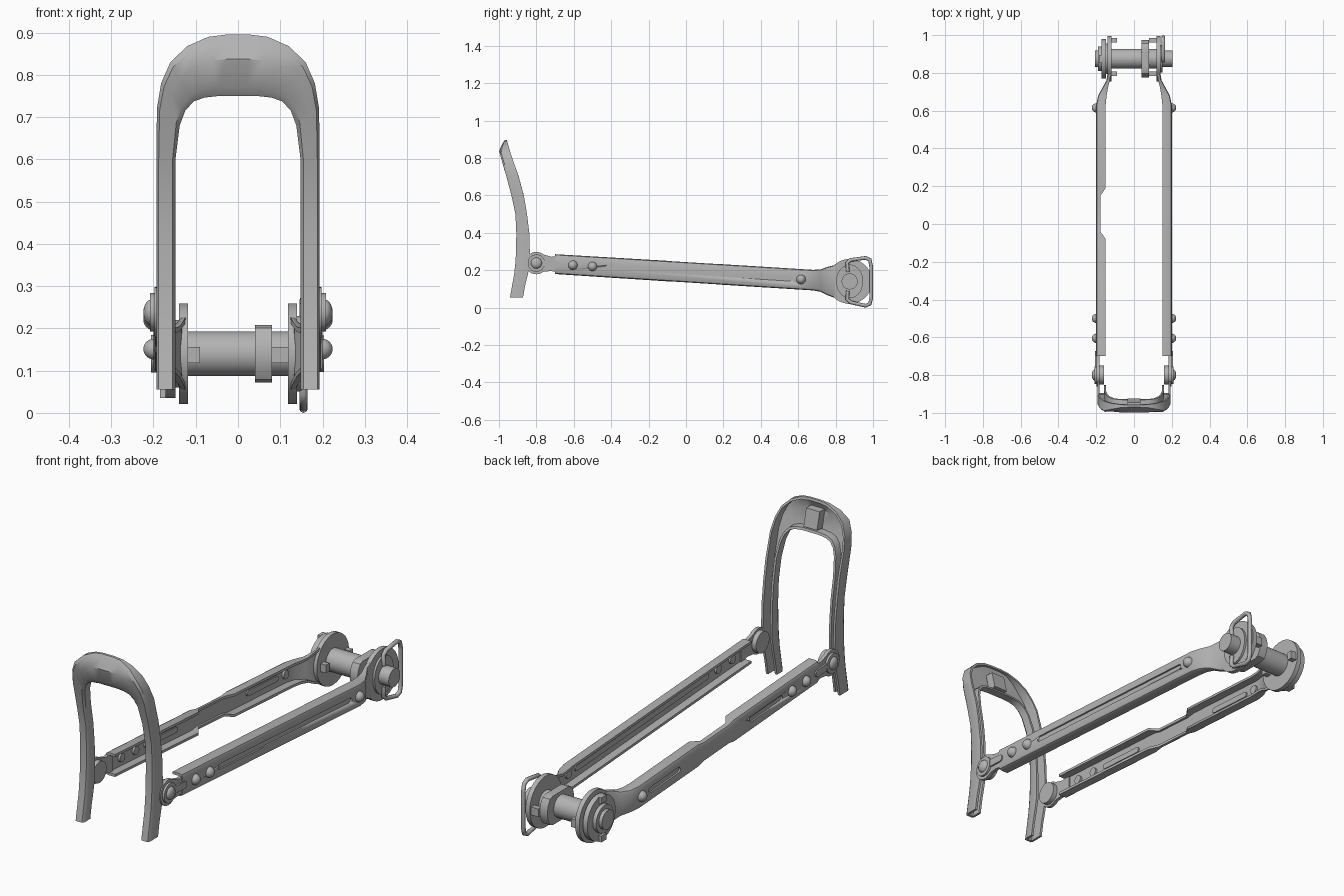
import bpy, bmesh, math

if "Cube" in bpy.data.objects:
    bpy.data.objects.remove(bpy.data.objects["Cube"])

steel = bpy.data.materials.new("grey steel")
steel.use_nodes = True
GREY = (0.45, 0.45, 0.45, 1)
steel.diffuse_color = GREY
steel.node_tree.nodes["Principled BSDF"].inputs["Base Color"].default_value = GREY


def lerp(a, b, t):
    return a + (b - a) * t


def table(rows, z):
    """Piecewise linear lookup."""
    for (z0, a), (z1, b) in zip(rows, rows[1:]):
        if z <= z1:
            return lerp(a, b, max(0, (z - z0) / (z1 - z0)))
    return rows[-1][1]


def add(name, data):
    ob = bpy.data.objects.new(name, data)
    bpy.context.collection.objects.link(ob)
    data.materials.append(steel)
    return ob


def loft(name, sections, angle=35):
    """Skin closed sections and cap both ends."""
    bm = bmesh.new()
    rings = [[bm.verts.new(p) for p in s] for s in sections]
    n = len(rings[0])
    for a, b in zip(rings, rings[1:]):
        for i in range(n):
            j = (i + 1) % n
            bm.faces.new((a[i], a[j], b[j], b[i]))
    bm.faces.new(rings[0])
    bm.faces.new(rings[-1])
    bmesh.ops.recalc_face_normals(bm, faces=bm.faces)
    me = bpy.data.meshes.new(name)
    bm.to_mesh(me)
    bm.free()
    me.shade_smooth()
    me.set_sharp_from_angle(angle=math.radians(angle))
    return add(name, me)


def prism(name, outline, x0, x1):
    return loft(name, [[(x, y, z) for y, z in outline] for x in (x0, x1)])


def circle(y, z, r, n=32, flat=9):
    """Round outline; flat clips its height."""
    out = []
    for i in range(n):
        a = math.tau * (i + 0.5) / n
        out.append((y + r * math.cos(a), z + max(-flat, min(flat, r * math.sin(a)))))
    return out


def disc(name, y, z, r, x0, x1):
    return prism(name, circle(y, z, r), x0, x1)


def box(name, y0, y1, z0, z1, x0, x1):
    return prism(name, [(y0, z0), (y1, z0), (y1, z1), (y0, z1)], x0, x1)


def dome(name, s, y, z, r, x0, height):
    secs = []
    for k in range(6):
        a = k / 5 * 1.35
        rr = r * math.cos(a)
        secs.append([(s * (x0 + height * math.sin(a)), p, q)
                     for p, q in circle(y, z, rr, 20)])
    return loft(name, secs, 50)


def mid(y):
    """Centre height of the sloping arms."""
    return 0.2325 - 0.062 * (y + 0.7)


def stadium(y0, y1, r):
    pts = []
    for yc, start in ((y1, -90), (y0, 90)):
        for k in range(9):
            a = math.radians(start + k * 22.5)
            pts.append((yc + r * math.cos(a), mid(yc) + r * math.sin(a)))
    return pts


# Channel arms
def arm(name, s, notched):
    rows = [(-0.7, 0.2, 0.053, 0.05)]
    if notched:
        rows += [(-0.08, 0.2, 0.055, 0.05), (-0.04, 0.2, 0.047, 0.022),
                 (0.15, 0.2, 0.047, 0.022), (0.19, 0.2, 0.055, 0.05)]
    rows += [(0.63, 0.2, 0.055, 0.05), (0.68, 0.19, 0.055, 0.045),
             (0.72, 0.168, 0.06, 0.03), (0.76, 0.146, 0.077, 0.018),
             (0.81, 0.138, 0.092, 0.016)]
    t = 0.012
    secs = []
    for y, x, h, w in rows:
        half = [(x - w, h - t), (x - w, h), (x - t, h), (x - t / 3, h - t / 3), (x, h - t)]
        low = [(a, -b) for a, b in reversed(half)]
        inner = [(x - t, t - h), (x - t, h - t)]
        secs.append([(s * a, y, mid(y) + b) for a, b in half + low + inner])
    return loft(name, secs)


def groove(ob, s, y0, y1):
    """Press a long recess into the outer web, with a bead inside."""
    cutter = prism("groove_cutter", stadium(y0, y1, 0.013), s * 0.192, s * 0.23)
    cutter.hide_render = True
    mod = ob.modifiers.new("groove", "BOOLEAN")
    mod.operation = "DIFFERENCE"
    mod.solver = "EXACT"
    mod.object = cutter
    bpy.context.view_layer.update()
    graph = bpy.context.evaluated_depsgraph_get()
    me = bpy.data.meshes.new_from_object(ob.evaluated_get(graph))
    ob.modifiers.clear()
    ob.data = me
    bpy.data.objects.remove(cutter)
    prism("groove_bead", stadium(y0, y1, 0.013), s * 0.182, s * 0.19)


left_arm = arm("left_arm", 1, False)
groove(left_arm, 1, -0.42, 0.55)
right_arm = arm("right_arm", -1, True)
groove(right_arm, -1, -0.42, -0.2)
groove(right_arm, -1, 0.34, 0.55)

PY, PZ = -0.8, 0.238
CY, CZ = 0.875, 0.14
for s, side in ((1, "left"), (-1, "right")):
    # Rivets through the web
    for y in (-0.605, -0.5, 0.615):
        dome(side + "_rivet", s, y, mid(y), 0.025, 0.198, 0.026)
        disc(side + "_rivet_tail", y, mid(y), 0.02, s * 0.178, s * 0.19)
    # Hinge ear, lug, pin and latch bar
    ear = [(PY + 0.06 * math.cos(math.radians(a)), PZ + 0.06 * math.sin(math.radians(a)))
           for a in range(50, 311, 13)]
    ear += [(-0.72, mid(-0.72) - 0.038), (-0.67, mid(-0.67) - 0.045),
            (-0.67, mid(-0.67) + 0.045), (-0.72, mid(-0.72) + 0.038)]
    prism(side + "_hinge_ear", ear, s * 0.182, s * 0.198)
    disc(side + "_hinge_lug", PY, PZ, 0.05, s * 0.16, s * 0.184)
    disc(side + "_hinge_collar", PY, PZ, 0.046, s * 0.197, s * 0.208)
    dome(side + "_hinge_pin", s, PY, PZ, 0.03, 0.206, 0.018)
    prism(side + "_latch_bar", stadium(PY + 0.04, -0.69, 0.017), s * 0.196, s * 0.206)
    # Mounting plate at the far end
    disc(side + "_mount_plate", CY, CZ, 0.12, s * 0.118, s * 0.14)
    for y in (0.783, 0.96):
        x_end = 0.08 if s > 0 else 0.09
        box(side + "_plate_tab", y, y + 0.025, 0.118, 0.156, s * x_end, s * 0.125)

# Cross axle and its fittings
disc("axle", CY, CZ, 0.053, -0.13, 0.13)
disc("axle_tip", CY, CZ, 0.043, 0.12, 0.203)
prism("axle_collar", circle(CY, CZ, 0.1, 24, 0.068), 0.04, 0.08)
disc("axle_head_flange", CY, CZ, 0.105, -0.172, -0.148)
disc("axle_head_neck", CY, CZ, 0.08, -0.15, -0.138)
disc("axle_head", CY, CZ, 0.065, -0.19, -0.17)
disc("axle_head_boss", CY, CZ, 0.045, -0.206, -0.188)
for z in (CZ - 0.105, CZ + 0.075):
    box("head_key", CY - 0.02, CY + 0.02, z, z + 0.03, -0.185, -0.17)
prism("ring_washer", [(CY + 0.8 * (y - CY), z) for y, z in circle(CY, CZ, 0.09)],
      0.138, 0.15)

# Wire pull ring
wire = bpy.data.curves.new("pull_ring", "CURVE")
wire.dimensions = "3D"
wire.bevel_depth = 0.01
wire.bevel_resolution = 2
wire.use_fill_caps = True
path = [(0.865, 0.19), (0.862, 0.24), (0.88, 0.255), (0.96, 0.266), (0.983, 0.255),
        (0.99, 0.22), (0.99, 0.05), (0.983, 0.02), (0.96, 0.01), (0.88, 0.028),
        (0.862, 0.045), (0.865, 0.09)]
line = wire.splines.new("POLY")
line.points.add(len(path) - 1)
for p, (y, z) in zip(line.points, path):
    p.co = (0.155, y, z, 1)
line.use_smooth = True
add("pull_ring", wire)

# Shoulder loop: hollow strip swept up one leg, over the top and down
FRONT = [(0.05, -0.942), (0.2, -0.915), (0.35, -0.905), (0.5, -0.912), (0.65, -0.944),
         (0.75, -0.975), (0.84, -1.0), (0.895, -0.972)]
BACK = [(0.05, -0.872), (0.12, -0.86), (0.18, -0.845), (0.24, -0.832), (0.3, -0.835),
        (0.4, -0.838), (0.5, -0.85), (0.6, -0.867), (0.7, -0.893), (0.8, -0.93), (0.895, -0.958)]
half = [(0.193, z, 0.148, z) for z in (0.055, 0.12, 0.18, 0.24, 0.3, 0.4, 0.5, 0.6)]
half += [(0.192, 0.72, 0.138, 0.68), (0.182, 0.78, 0.125, 0.715), (0.16, 0.83, 0.105, 0.737),
         (0.12, 0.868, 0.08, 0.746), (0.07, 0.89, 0.045, 0.75), (0.03, 0.895, 0.02, 0.75)]
stations = half + [(-a, b, -c, d) for a, b, c, d in reversed(half)]
secs = []
for xo, zo, xi, zi in stations:
    w = 0.011 / math.hypot(xo - xi, zo - zi)
    spec = [(0, 1), (0, 0.15), (0.12, 0), (0.4, 0), (0.85, 0), (1, 0.15), (1, 0.75),
            (1 - w, 0.75), (1 - w, -1), (0.4, -1), (w, -1), (w, 1)]
    sec = []
    for u, d in spec:
        z = lerp(zo, zi, u)
        f, b = table(FRONT, z), table(BACK, z)
        y = f + min(0.012, 0.7 * (b - f)) if d < 0 else lerp(f, b, d)
        sec.append((lerp(xo, xi, u), y, z))
    secs.append(sec)
loft("shoulder_loop", secs)

# Small catch inside the top of the loop
prism("loop_catch", [(-0.985, 0.85), (-0.945, 0.85), (-0.925, 0.77), (-0.965, 0.765)],
      -0.035, 0.035)
